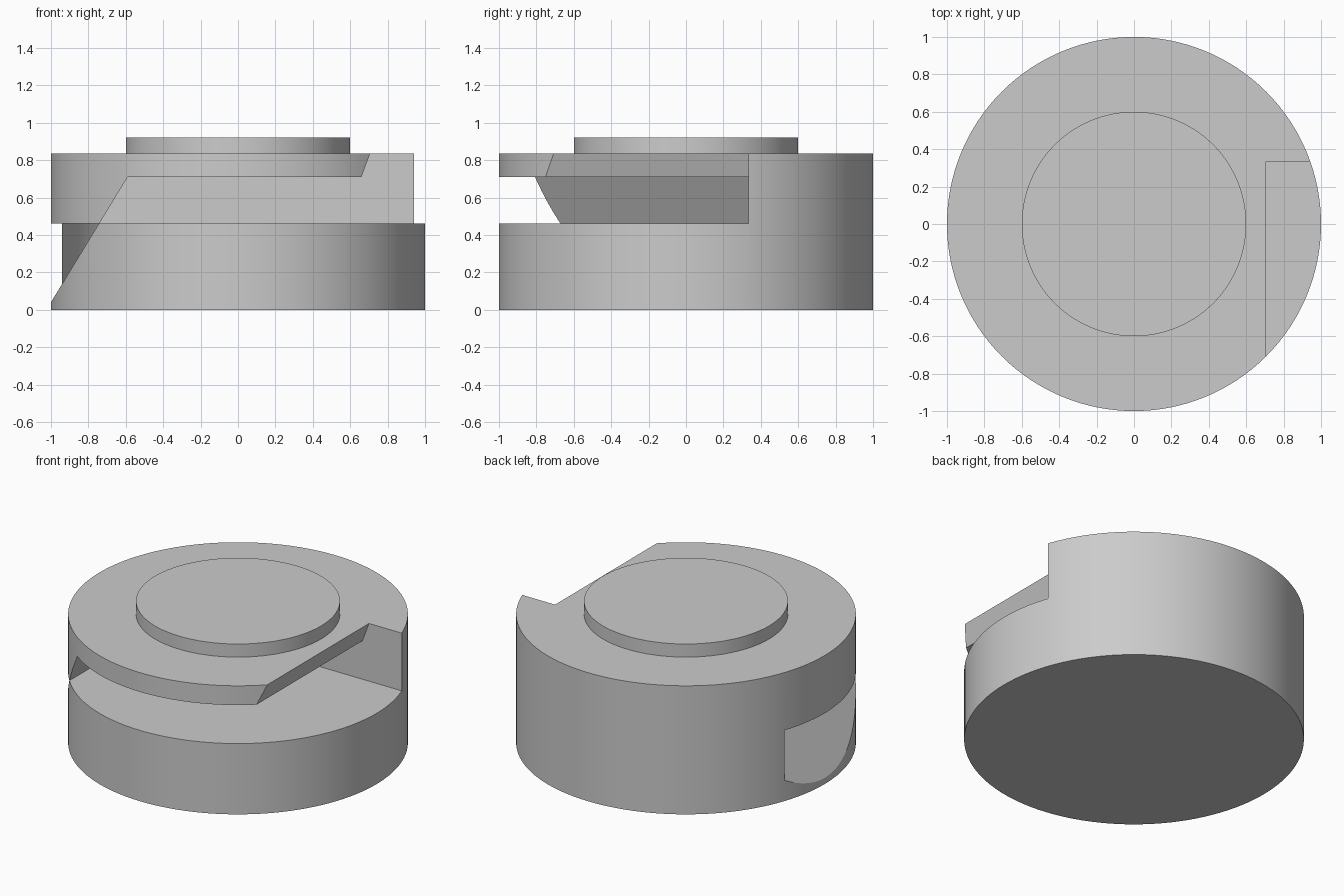
import bpy
import bmesh
import math

cube = bpy.data.objects.get("Cube")
if cube:
    bpy.data.objects.remove(cube, do_unlink=True)

WALL_Y = 0.335      # back wall of the slot
FLOOR = 0.46        # slot floor
CEILING = 0.71      # slot ceiling
TOP = 0.835         # top of the drum

grey = bpy.data.materials.new("light grey")
grey.use_nodes = True
colour = (0.6, 0.6, 0.6, 1)
grey.diffuse_color = colour
grey.node_tree.nodes["Principled BSDF"].inputs["Base Color"].default_value = colour


def disc(name, radius, bottom, top):
    bpy.ops.mesh.primitive_cylinder_add(
        vertices=128, radius=radius, depth=top - bottom,
        location=(0, 0, (bottom + top) / 2))
    obj = bpy.context.object
    obj.name = name
    bpy.ops.object.transform_apply(location=True)
    obj.data.materials.append(grey)
    return obj


def cutter(name, profile):
    """Extrude an XZ profile from in front of the drum to the slot wall."""
    bm = bmesh.new()
    face = bm.faces.new([bm.verts.new((x, -1.3, z)) for x, z in profile])
    extruded = bmesh.ops.extrude_face_region(bm, geom=[face])
    verts = [v for v in extruded["geom"] if isinstance(v, bmesh.types.BMVert)]
    bmesh.ops.translate(bm, verts=verts, vec=(0, WALL_Y + 1.3, 0))
    bmesh.ops.recalc_face_normals(bm, faces=bm.faces)
    mesh = bpy.data.meshes.new(name)
    bm.to_mesh(mesh)
    bm.free()
    mesh.materials.append(grey)
    obj = bpy.data.objects.new(name, mesh)
    bpy.context.collection.objects.link(obj)
    obj.hide_render = True
    return obj


def ramp_x(z):
    """X position of the slanted end line at a height."""
    return -1 + (z - 0.04) * 0.41 / 0.67


def cut(target, tool):
    mod = target.modifiers.new("cut", "BOOLEAN")
    mod.operation = "DIFFERENCE"
    mod.solver = "EXACT"
    mod.object = tool
    bpy.context.view_layer.objects.active = target
    bpy.ops.object.modifier_apply(modifier=mod.name)
    bpy.data.objects.remove(tool, do_unlink=True)


# Drum with a slot open to the right and a slanted notch under its left end
drum = disc("drum", 1, 0, TOP)
cut(drum, cutter("slot_cutter", [
    (ramp_x(FLOOR) + 0.001, FLOOR), (1.3, FLOOR), (1.3, 1.1),
    (0.805, 1.1), (0.66, CEILING), (ramp_x(CEILING), CEILING)]))
cut(drum, cutter("notch_cutter", [
    (ramp_x(FLOOR) - 0.001, FLOOR), (-1.3, FLOOR), (ramp_x(-0.1) - 0.2, -0.1 + 0.1),
    (ramp_x(0), 0.0)]))

# The notch is open at its back
bm = bmesh.new()
bm.from_mesh(drum.data)
back = [f for f in bm.faces
        if f.normal.y < -0.99 and abs(f.calc_center_median().y - WALL_Y) < 0.01
        and f.calc_center_median().x < -0.6 and f.calc_center_median().z < FLOOR]
bmesh.ops.delete(bm, geom=back, context="FACES_ONLY")
bm.to_mesh(drum.data)
bm.free()

# Raised disc on top
raised_disc = disc("raised_disc", 0.6, TOP - 0.02, 0.92)

for obj in (drum, raised_disc):
    bpy.ops.object.select_all(action="DESELECT")
    obj.select_set(True)
    bpy.context.view_layer.objects.active = obj
    bpy.ops.object.shade_smooth_by_angle(angle=math.radians(20))
